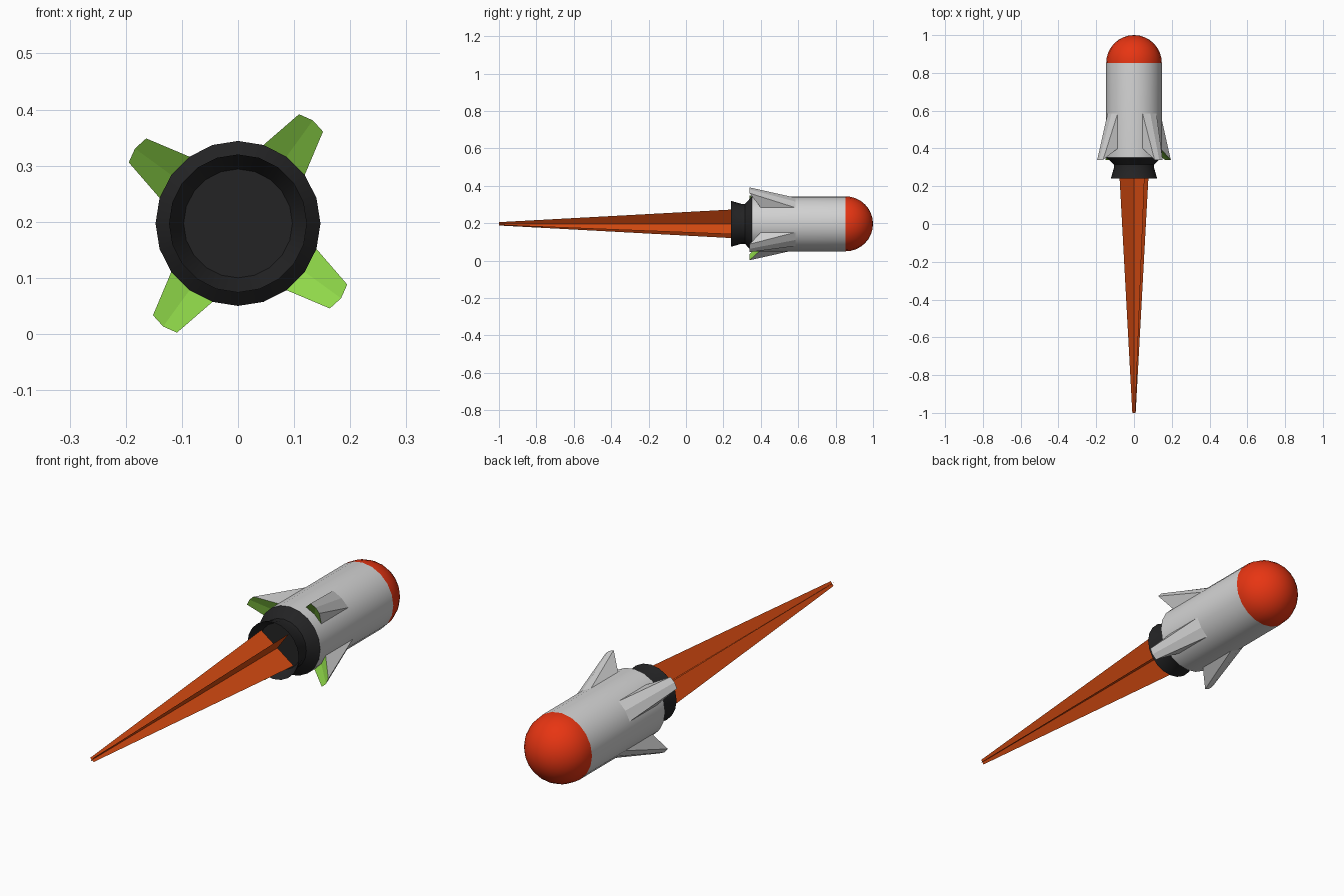
import bpy, bmesh, math

if "Cube" in bpy.data.objects:
    bpy.data.objects.remove(bpy.data.objects["Cube"])

CZ = 0.197            # height of the rocket axis
R = 0.147             # body radius
SIDES = 20
FIN_ANGLES = (54, 144, 234, 324)


def material(name, rgb):
    m = bpy.data.materials.new(name)
    m.diffuse_color = (*rgb, 1)
    m.use_nodes = True
    m.node_tree.nodes["Principled BSDF"].inputs["Base Color"].default_value = m.diffuse_color
    return m


white = material("light_grey", (0.65, 0.65, 0.65))
red = material("red", (0.80, 0.035, 0.006))
dark = material("near_black", (0.017, 0.017, 0.018))
orange = material("flame_orange", (0.72, 0.075, 0.006))
green = material("green", (0.29, 0.72, 0.07))


def polar(r, y, deg):
    a = math.radians(deg)
    return (r * math.cos(a), y, CZ + r * math.sin(a))


def finish(bm, name, mats, smooth):
    bmesh.ops.recalc_face_normals(bm, faces=bm.faces)
    me = bpy.data.meshes.new(name)
    bm.to_mesh(me)
    bm.free()
    for m in mats:
        me.materials.append(m)
    ob = bpy.data.objects.new(name, me)
    bpy.context.collection.objects.link(ob)
    if smooth:
        bpy.ops.object.select_all(action='DESELECT')
        ob.select_set(True)
        bpy.context.view_layer.objects.active = ob
        bpy.ops.object.shade_smooth_by_angle(angle=math.radians(32))
    return ob


# rocket hull: one turned profile of (radius, y, material of the band that follows)
profile = [(0.0, 0.29, 2), (0.097, 0.29, 2), (0.123, 0.24, 2), (0.107, 0.295, 2),
           (0.107, 0.315, 2), (R, 0.353, 0), (R, 0.853, 1)]
STEPS = 8
profile += [(R * math.cos(i / STEPS * math.pi / 2),
             0.853 + R * math.sin(i / STEPS * math.pi / 2), 1) for i in range(1, STEPS)]
profile.append((0.0, 1.0, 1))

bm = bmesh.new()
rings = []
for r, y, _ in profile:
    if r == 0:
        rings.append([bm.verts.new((0, y, CZ))] * SIDES)
    else:
        rings.append([bm.verts.new(polar(r, y, k * 360 / SIDES)) for k in range(SIDES)])
for (a, b), p in zip(zip(rings, rings[1:]), profile):
    for k in range(SIDES):
        n = (k + 1) % SIDES
        f = bm.faces.new(list(dict.fromkeys([a[k], a[n], b[n], b[k]])))
        f.material_index = p[2]
finish(bm, "rocket_hull", [white, red, dark], True)

# fins: wedges growing from two hull sides each, green underneath
for i, c in enumerate(FIN_ANGLES):
    bm = bmesh.new()
    root = [bm.verts.new(polar(R, 0.585, c + d)) for d in (-18, 0, 18)]
    tip = [bm.verts.new(polar(r, 0.34, c + d))
           for r, d in ((0.223, -6.8), (0.227, 0), (0.223, 6.8))]
    heel = [bm.verts.new(polar(R, 0.40, c + d)) for d in (-18, 0, 18)]
    for k in (0, 1):
        bm.faces.new((root[k], root[k + 1], tip[k + 1], tip[k]))
        bm.faces.new((tip[k], tip[k + 1], heel[k + 1], heel[k])).material_index = 1
    for k in (0, 2):
        bm.faces.new((root[k], tip[k], heel[k]))
    finish(bm, f"fin_{i + 1}", [white, green], False)

# exhaust flame: two crossed tapering sheets
for i, c in enumerate(FIN_ANGLES[:2]):
    bm = bmesh.new()
    pts = [polar(0.096, 0.27, c), polar(0.096, 0.27, c + 180),
           polar(0.011, -1.0, c + 180), polar(0.011, -1.0, c)]
    bm.faces.new([bm.verts.new(p) for p in pts])
    finish(bm, f"flame_sheet_{i + 1}", [orange], False)
